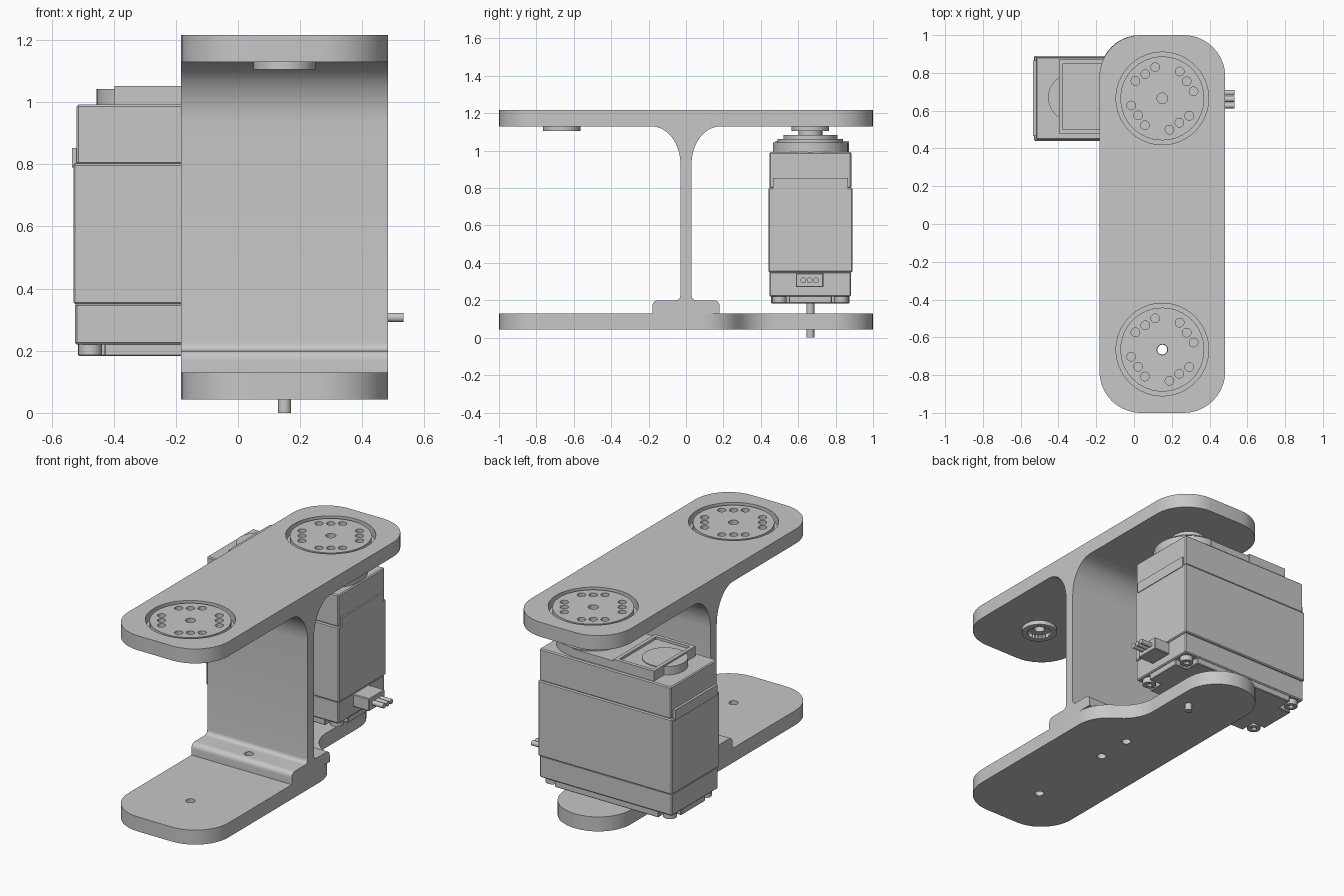
import bpy, bmesh, math
from mathutils import Vector, Matrix

if "Cube" in bpy.data.objects:
    bpy.data.objects.remove(bpy.data.objects["Cube"])

grey = bpy.data.materials.new("plain grey")
grey.use_nodes = True
colour = (0.57, 0.57, 0.57, 1)
grey.diffuse_color = colour
grey.node_tree.nodes["Principled BSDF"].inputs["Base Color"].default_value = colour

AXIS_X, AXIS_Y = 0.15, 0.665      # joint axes
LEFT, RIGHT = -0.183, 0.483       # bracket width
parts = []


def finish(name, bm):
    bmesh.ops.recalc_face_normals(bm, faces=bm.faces)
    mesh = bpy.data.meshes.new(name)
    bm.to_mesh(mesh)
    bm.free()
    mesh.materials.append(grey)
    ob = bpy.data.objects.new(name, mesh)
    bpy.context.collection.objects.link(ob)
    parts.append(ob)
    return ob


def rounded(corners, steps=10):
    """Outline through (u, v, radius) corners with filleted bends."""
    out = []
    for i, (u, v, r) in enumerate(corners):
        p = Vector((u, v))
        if r == 0:
            out.append(p)
            continue
        a = (Vector(corners[i - 1][:2]) - p).normalized()
        b = (Vector(corners[(i + 1) % len(corners)][:2]) - p).normalized()
        half = a.angle(b) / 2
        c = p + (a + b).normalized() * r / math.sin(half)
        t = r / math.tan(half)
        start, end = (p + a * t - c).normalized(), (p + b * t - c).normalized()
        out += [c + start.slerp(end, k / steps).normalized() * r for k in range(steps + 1)]
    return out


def prism(name, outline, low, high, along_x=False):
    """Extrude an outline along z, or a (y, z) outline along x."""
    bm = bmesh.new()
    place = (lambda p: (low, p[0], p[1])) if along_x else (lambda p: (p[0], p[1], low))
    face = bm.faces.new([bm.verts.new(place(p)) for p in outline])
    new = bmesh.ops.extrude_face_region(bm, geom=[face])["geom"]
    d = high - low
    bmesh.ops.translate(bm, vec=(d, 0, 0) if along_x else (0, 0, d),
                        verts=[g for g in new if isinstance(g, bmesh.types.BMVert)])
    return finish(name, bm)


def box(name, x, y, z, bevel=0.0):
    bm = bmesh.new()
    bmesh.ops.create_cube(bm, size=1)
    for v in bm.verts:
        v.co = [(s[0] + s[1]) / 2 + c * (s[1] - s[0]) for c, s in zip(v.co, (x, y, z))]
    if bevel:
        bmesh.ops.bevel(bm, geom=bm.edges[:], offset=bevel, segments=1, affect="EDGES")
    return finish(name, bm)


def rod(name, x, y, low, high, r, sides=32):
    circle = [(x + r * math.cos(math.tau * k / sides), y + r * math.sin(math.tau * k / sides))
              for k in range(sides)]
    return prism(name, circle, low, high)


def cut(ob, cutters):
    """Subtract the cutters, bake the result and remove them."""
    for c in cutters:
        m = ob.modifiers.new("cut", "BOOLEAN")
        m.operation, m.solver, m.object = "DIFFERENCE", "EXACT", c
    bpy.context.view_layer.update()
    baked = bpy.data.meshes.new_from_object(
        ob.evaluated_get(bpy.context.evaluated_depsgraph_get()))
    ob.modifiers.clear()
    ob.data = baked
    for c in cutters:
        parts.remove(c)
        bpy.data.objects.remove(c)


# Top plate with a round pocket at each end
R = 0.22
top_plate = prism("top_plate", rounded([(LEFT, -1, R), (RIGHT, -1, R), (RIGHT, 1, R), (LEFT, 1, R)]),
                  1.13, 1.217)
cut(top_plate, [rod("cutter", AXIS_X, s * AXIS_Y, 1.165, 1.3, 0.245, 64) for s in (-1, 1)]
    + [rod("cutter", AXIS_X, s * AXIS_Y, 1.0, 1.3, 0.03) for s in (-1, 1)])

# Horn discs with four rows of three holes, and splined hubs below the plate
for side, label in ((-1, "front"), (1, "back")):
    cy = side * AXIS_Y
    horn = rod(label + "_horn_disc", AXIS_X, cy, 1.16, 1.212, 0.222, 64)
    holes = [rod("cutter", AXIS_X, cy, 1.0, 1.3, 0.028)]
    for group in range(4):
        turn = Matrix.Rotation(math.radians(35 + 90 * group), 2)
        for k in (-1, 0, 1):
            p = turn @ Vector((0.157, 0.064 * k))
            holes.append(rod("cutter", AXIS_X + p.x, cy + p.y, 1.18, 1.3, 0.023, 20))
    cut(horn, holes)
    hub = rod(label + "_horn_hub", AXIS_X, cy, 1.105, 1.135, 0.1, 48)
    teeth = [(AXIS_X + r * math.cos(math.tau * k / 48), cy + r * math.sin(math.tau * k / 48))
             for k in range(48) for r in [0.072 if k % 2 else 0.064]]
    cut(hub, [prism("cutter", teeth, 1.0, 1.2)])

# Bottom plate, narrowing to a round tab under the motor
bottom_plate = prism("bottom_plate", rounded([
    (LEFT, -1, R), (RIGHT, -1, R), (RIGHT, 0.2, 0.22), (0.255, 0.36, 0.22),
    (0.255, 1, 0.215), (LEFT, 1, 0.215)]), 0.043, 0.13)
cut(bottom_plate, [rod("cutter", AXIS_X, y, 0, 0.3, 0.026) for y in (-AXIS_Y, -0.11, 0.11)])

# Upright web with its foot and flared top
half = rounded([(0, 0.13, 0), (0.18, 0.13, 0), (0.18, 0.2, 0.03), (0.03, 0.2, 0.025),
                (0.03, 0.93, 0)], 6)[1:]
half += [Vector((0.185 - 0.155 * math.cos(t), 0.93 + 0.2 * math.sin(t)))
         for t in [math.pi / 2 * k / 14 for k in range(1, 15)]]
web = prism("upright_web", half + [Vector((-p.x, p.y)) for p in reversed(half)],
            LEFT, RIGHT, along_x=True)
cut(web, [rod("cutter", AXIS_X, y, 0, 0.3, 0.026) for y in (-0.11, 0.11)])

# Motor case in three stacked shells
box("motor_middle_case", (-0.53, 0.36), (0.44, 0.89), (0.35, 0.802), 0.006)
box("motor_case_lip", (-0.535, 0.364), (0.465, 0.865), (0.79, 0.853))
box("motor_upper_case", (-0.52, 0.355), (0.446, 0.884), (0.80, 0.992), 0.006)
box("motor_lower_case", (-0.525, 0.355), (0.446, 0.882), (0.22, 0.352), 0.006)
box("motor_base_plate", (-0.43, 0.26), (0.455, 0.875), (0.183, 0.225), 0.004)
box("motor_base_rib", (-0.515, 0.345), (0.55, 0.78), (0.183, 0.225), 0.004)

# Case screws with hex sockets
for x in (-0.475, 0.305):
    for y in (0.5, 0.83):
        screw = rod("case_screw", x, y, 0.187, 0.225, 0.038, 24)
        cut(screw, [rod("cutter", x, y, 0.1, 0.205, 0.018, 6)])

# Gear cover: stepped rings, a raised tray and a round boss
rod("gear_cover_base", AXIS_X, AXIS_Y, 0.98, 1.045, 0.2, 64)
rod("gear_cover_step", AXIS_X, AXIS_Y, 1.04, 1.062, 0.175, 64)
rod("gear_cover_collar", AXIS_X, AXIS_Y, 1.06, 1.085, 0.145, 48)
rod("output_shaft", AXIS_X, AXIS_Y, 1.08, 1.165, 0.064, 24)
rod("gear_boss", -0.33, AXIS_Y + 0.005, 0.985, 1.042, 0.125, 48)
box("gear_cover_bridge", (-0.15, 0.15), (0.48, 0.868), (0.985, 1.04))
tray = box("gear_tray", (-0.397, -0.13), (0.478, 0.872), (0.985, 1.052))
cut(tray, [box("cutter", (-0.375, -0.152), (0.5, 0.85), (1.037, 1.1))])

# Cable connector with three pins
box("connector_housing", (0.34, 0.46), (0.587, 0.735), (0.27, 0.345), 0.004)
for k in (-1, 0, 1):
    pin = [(0.661 + 0.034 * k + 0.015 * math.cos(math.tau * i / 16),
            0.307 + 0.015 * math.sin(math.tau * i / 16)) for i in range(16)]
    prism("connector_pin", pin, 0.45, 0.532, along_x=True)

# Lower pivot pin
rod("pivot_pin", AXIS_X, AXIS_Y, 0, 0.19, 0.021)

# Smooth curved walls, keep edges sharp
bpy.ops.object.select_all(action="DESELECT")
for ob in parts:
    ob.select_set(True)
bpy.context.view_layer.objects.active = parts[0]
bpy.ops.object.shade_smooth_by_angle(angle=math.radians(30))
